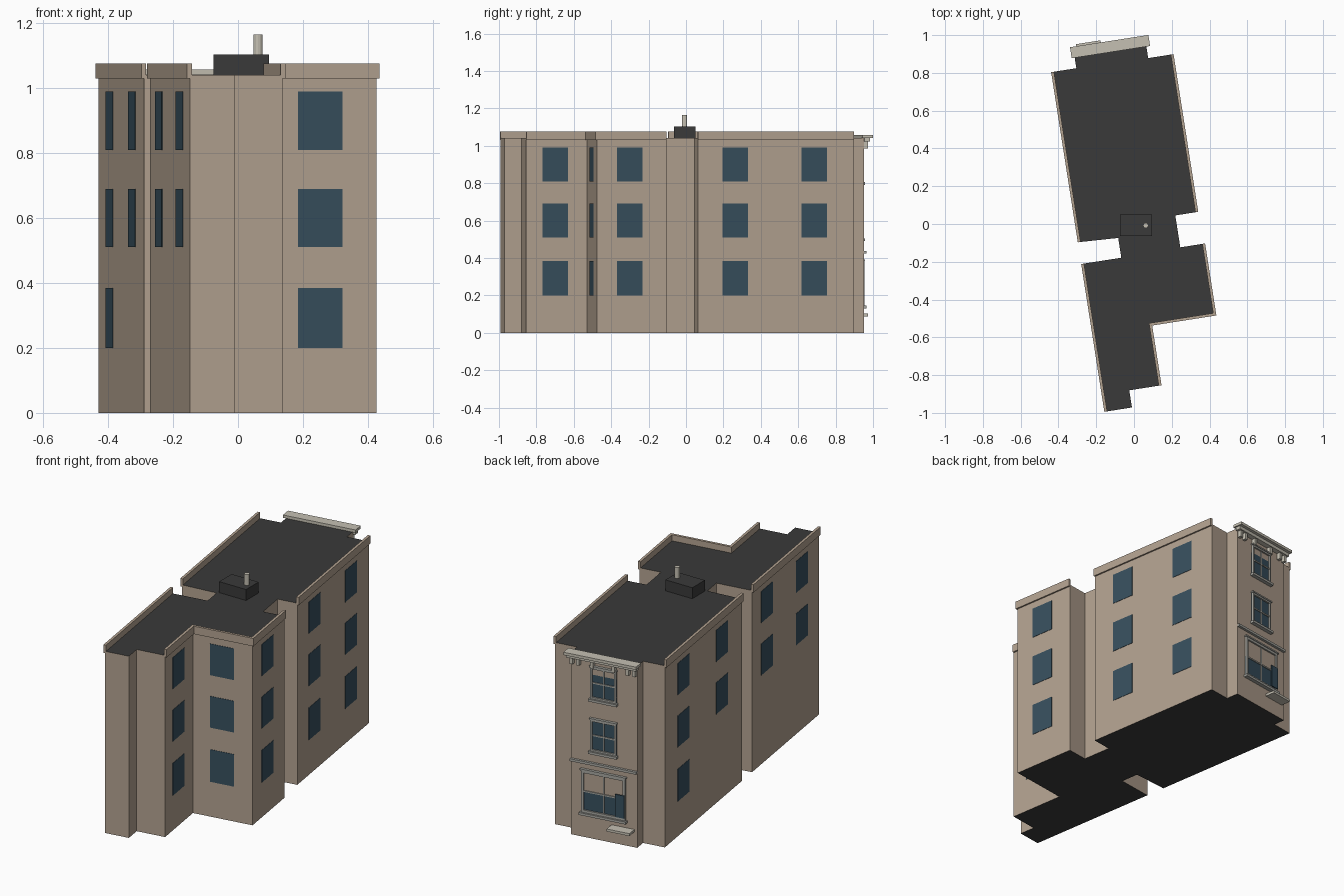
import bpy, bmesh, math

if "Cube" in bpy.data.objects:
    bpy.data.objects.remove(bpy.data.objects["Cube"])

ANG = math.radians(8.9)   # the whole block is turned slightly in plan


def mat(name, rgb):
    m = bpy.data.materials.new(name)
    m.diffuse_color = (*rgb, 1)
    m.use_nodes = True
    m.node_tree.nodes["Principled BSDF"].inputs["Base Color"].default_value = m.diffuse_color
    return m


WALL = mat("tan wall", (0.45, 0.36, 0.28))
ROOF = mat("dark roof", (0.042, 0.042, 0.042))
GLASS = mat("blue glass", (0.038, 0.078, 0.11))
STONE = mat("pale stone", (0.56, 0.53, 0.45))
TRIM = mat("grey trim", (0.38, 0.38, 0.35))


def finish(bm, name, mats, turn=True):
    bmesh.ops.recalc_face_normals(bm, faces=bm.faces)
    me = bpy.data.meshes.new(name)
    bm.to_mesh(me)
    bm.free()
    for m in mats:
        me.materials.append(m)
    ob = bpy.data.objects.new(name, me)
    if turn:
        ob.rotation_euler.z = ANG
    bpy.context.collection.objects.link(ob)
    return ob


def add_box(bm, x, y, z):
    """Box from (min, max) pairs."""
    vs = bmesh.ops.create_cube(bm, size=1)["verts"]
    for v in vs:
        for i, (a, b) in enumerate((x, y, z)):
            v.co[i] = (a + b) / 2 + v.co[i] * (b - a)


def boxes(name, m, *items, turn=True):
    bm = bmesh.new()
    for it in items:
        add_box(bm, *it)
    return finish(bm, name, [m], turn)


# Main body: footprint extruded, dark on top and underneath
TOP = 1.04
L, R1, R2, R3 = -0.30, 0.337, 0.347, 0.003     # side wall planes
BACK, F, LOW = -0.537, 0.93, -0.958            # mid back wall, facade, far end
plan = [(L, 0.862), (L, -0.05), (-0.094, -0.06), (-0.094, -0.166), (L, -0.166),
        (L, LOW), (-0.161, LOW), (-0.161, -0.866), (R3, -0.866), (R3, BACK),
        (R2, BACK), (R2, -0.16), (0.223, -0.16), (0.223, 0.011), (R1, 0.011),
        (R1, 0.856), (0.21, 0.856), (0.21, F), (-0.174, F), (-0.174, 0.862)]
bm = bmesh.new()
base = bm.faces.new([bm.verts.new((x, y, 0)) for x, y in plan])
ext = bmesh.ops.extrude_face_region(bm, geom=[base], use_keep_orig=True)
for g in ext["geom"]:
    if isinstance(g, bmesh.types.BMVert):
        g.co.z = TOP
bm.normal_update()
for f in bm.faces:
    f.material_index = 1 if abs(f.normal.z) > 0.5 else 0
finish(bm, "building_body", [WALL, ROOF])

# Parapets along the long walls and the mid back wall
O, I, PZ = 0.009, 0.006, (1.03, 1.075)
boxes("parapets", WALL,
      ((L - O, L + I), (-0.05, 0.862), PZ),
      ((L - O, L + I), (LOW, -0.166), PZ),
      ((R1 - I, R1 + O), (0.011, 0.856), PZ),
      ((R2 - I, R2 + O), (BACK - O, -0.16), PZ),
      ((R3 - I, R3 + O), (-0.866, BACK + I), PZ),
      ((R3 + O, R2 - I), (BACK - O, BACK + I), PZ))

# Plain side windows: thin plates in three rows
ROWS = [(0.20, 0.385), (0.51, 0.69), (0.81, 0.99)]
HW, T = 0.069, 0.002


def side(x, yc, rows):
    return [((x - T, x + T), (yc - HW, yc + HW), z) for z in rows]


boxes("right_windows", GLASS, *side(R1, 0.213, ROWS), *side(R1, 0.642, ROWS),
      *side(R2, -0.36, ROWS), *side(R3, -0.708, ROWS))
boxes("left_windows", GLASS, *side(L, 0.642, ROWS), *side(L, 0.19, ROWS[1:]),
      *side(L, -0.342, ROWS[1:]), *side(L, -0.752, ROWS[1:]))
boxes("back_windows", GLASS,
      *[((0.172 - HW, 0.172 + HW), (BACK - T, BACK + T), z) for z in ROWS])


# Street facade: framed sash windows
C = 0.018   # facade centre line


def framed_window(name, hw, z0, z1, w, blind):
    """Glass with frame, glazing bars, sill and hood; blind = part filled tan."""
    zb = z1 - (z1 - z0) * blind
    boxes(name + "_glass", GLASS, ((C - hw, C + hw), (F, F + 0.003), (z0, zb)))
    boxes(name + "_blind", WALL, ((C - hw, C + hw), (F, F + 0.003), (zb, z1)))
    zm, y = (z0 + z1) / 2, (F, F + 0.012)
    boxes(name + "_frame", TRIM,
          ((C - hw, C - hw + w), y, (z0, z1)),
          ((C + hw - w, C + hw), y, (z0, z1)),
          ((C - hw + w, C + hw - w), y, (z1 - w, z1)),
          ((C - hw + w, C + hw - w), y, (z0, z0 + w)),
          ((C - hw + w, C + hw - w), (F, F + 0.008), (zm - 0.004, zm + 0.004)),
          ((C - 0.003, C + 0.003), (F, F + 0.007), (z0 + w, z1 - w)),
          ((C - hw - 0.008, C + hw + 0.008), (F, F + 0.022), (z0 - 0.014, z0)),
          ((C - hw - 0.005, C + hw + 0.005), (F, F + 0.016), (z1, z1 + 0.008)))


framed_window("shop_window", 0.128, 0.145, 0.385, 0.014, 0.5)
framed_window("middle_window", 0.074, 0.505, 0.685, 0.010, 0.0001)
framed_window("upper_window", 0.074, 0.805, 0.985, 0.010, 0.25)

# Belt moulding, dark panel by the shop window and the low ledge
boxes("belt_moulding", TRIM, ((-0.174, 0.21), (F, F + 0.014), (0.424, 0.438)))
boxes("window_panel", GLASS, ((-0.105, -0.055), (F + 0.012, F + 0.018), (0.16, 0.29)))
boxes("low_ledge", STONE, ((-0.157, -0.025), (F, 0.988), (0.088, 0.102)))

# Cornice in two steps carried on brackets
boxes("cornice", STONE,
      ((-0.19, 0.23), (F - 0.012, 0.977), (1.041, 1.057)),
      ((-0.182, 0.222), (F, F + 0.03), (1.022, 1.041)))
xs = [-0.163, -0.125, -0.045, 0.08, 0.16, 0.198]
boxes("cornice_brackets", STONE,
      *[((x - 0.009, x + 0.009), (F, F + 0.022), (0.985, 1.022)) for x in xs])

# Roof box and vent pipe, square to the world axes
boxes("roof_box", ROOF, ((-0.075, 0.095), (-0.063, 0.05), (1.035, 1.103)), turn=False)
bm = bmesh.new()
bmesh.ops.create_cone(bm, cap_ends=True, segments=12, radius1=0.014, radius2=0.014, depth=0.065)
bmesh.ops.translate(bm, verts=bm.verts, vec=(0.062, -0.008, 1.1325))
pipe = finish(bm, "vent_pipe", [STONE], turn=False)
